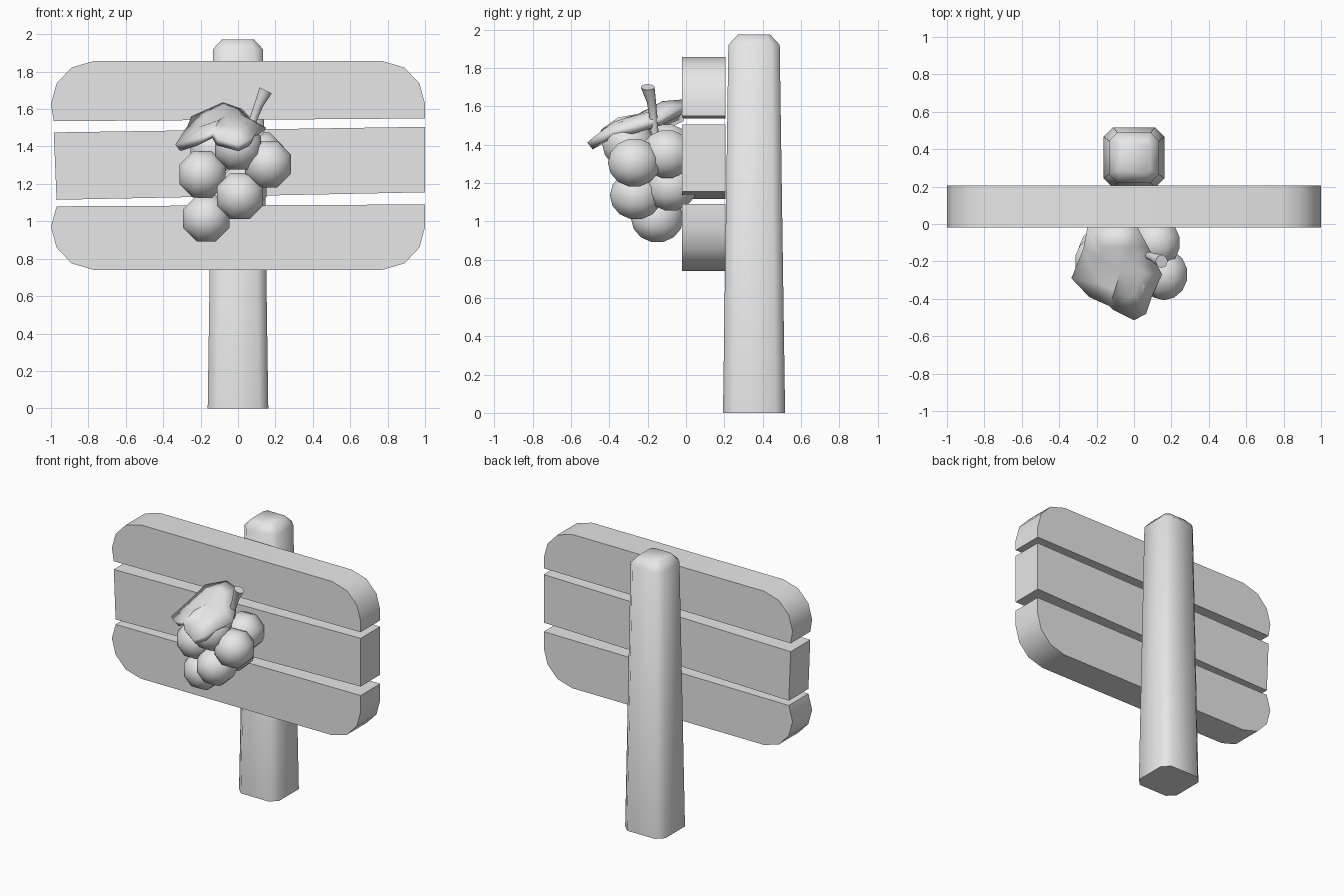
import bpy, bmesh, math
from mathutils import Vector, Matrix

cube = bpy.data.objects.get("Cube")
if cube:
    bpy.data.objects.remove(cube, do_unlink=True)

grey = bpy.data.materials.new("plain_grey")
grey.use_nodes = True
grey.diffuse_color = (0.8, 0.8, 0.8, 1)
grey.node_tree.nodes["Principled BSDF"].inputs["Base Color"].default_value = (0.8, 0.8, 0.8, 1)


def finish(name, bm, angle):
    """Turn a bmesh into a named object, smooth below the given angle."""
    bmesh.ops.recalc_face_normals(bm, faces=bm.faces)
    mesh = bpy.data.meshes.new(name)
    bm.to_mesh(mesh)
    bm.free()
    mesh.materials.append(grey)
    mesh.shade_smooth()
    mesh.set_sharp_from_angle(angle=math.radians(angle))
    obj = bpy.data.objects.new(name, mesh)
    bpy.context.collection.objects.link(obj)
    return obj


def loft(name, rings, angle):
    """Skin a row of equally long point rings and cap both ends."""
    bm = bmesh.new()
    rows = [[bm.verts.new(p) for p in ring] for ring in rings]
    for a, b in zip(rows, rows[1:]):
        for i in range(len(a)):
            j = (i + 1) % len(a)
            bm.faces.new((a[i], a[j], b[j], b[i]))
    bm.faces.new(rows[0])
    bm.faces.new(rows[-1])
    return finish(name, bm, angle)


# Tapered post with chamfered corners and top
def post_ring(half, cut, z):
    h, k = half, half - cut
    pts = [(h, -k), (h, k), (k, h), (-k, h), (-h, k), (-h, -k), (-k, -h), (k, -h)]
    return [(x, y + 0.355, z) for x, y in pts]


loft("post", [post_ring(0.162, 0.05, 0), post_ring(0.134, 0.045, 1.92),
              post_ring(0.085, 0.02, 1.973)], 60)


# Sign boards, extruded from their front outlines
def board(name, outline):
    loft(name, [[(x, y, z) for x, z in outline] for y in (-0.02, 0.205)], 35)


# Rounded corner going from the end of a board to its long edge
corner = [(1, 0.23), (0.97, 0.12), (0.89, 0.035), (0.77, 0)]
left = [(-x, d) for x, d in reversed(corner)]

board("top_board", [(-0.985, 1.535), (1, 1.55)]
      + [(x, 1.857 - d) for x, d in corner + left])
board("middle_board", [(-0.97, 1.115), (1, 1.155), (1, 1.505), (-0.985, 1.475)])
board("bottom_board", [(-0.97, 1.08), (1, 1.09)]
      + [(x, 0.74 + d) for x, d in corner + left])

# Bunch of low-poly grapes
grapes = [(-0.19, -0.2, 1.25), (0, -0.3, 1.4), (0.16, -0.27, 1.305),
          (0.01, -0.26, 1.135), (-0.17, -0.15, 1.015), (0.12, -0.1, 1.35),
          (0.03, -0.08, 1.18), (-0.13, -0.1, 1.38)]
for n, centre in enumerate(grapes):
    bm = bmesh.new()
    turn = Matrix.Rotation(math.pi / 2, 4, 'X') @ Matrix.Rotation(math.pi / 8, 4, 'Z')
    bmesh.ops.create_uvsphere(bm, u_segments=8, v_segments=7, radius=0.137,
                              matrix=Matrix.Translation(centre) @ turn)
    finish(f"grape_{n + 1}", bm, 60)

# Drooping leaf: outline, raised inner ring and centre, then thickened
outline = [(-0.25, -0.02, 1.56), (-0.27, -0.13, 1.51), (-0.335, -0.29, 1.41),
           (-0.24, -0.39, 1.44), (-0.13, -0.44, 1.48), (-0.11, -0.46, 1.44),
           (0, -0.515, 1.41), (0.065, -0.48, 1.44), (0.095, -0.39, 1.47),
           (0.15, -0.27, 1.5), (0.08, -0.13, 1.54), (0.02, -0.02, 1.6),
           (-0.08, -0.02, 1.635)]
middle = Vector((-0.07, -0.25, 1.56))
bm = bmesh.new()
outer = [bm.verts.new(p) for p in outline]
inner = [bm.verts.new(middle.lerp(Vector(p), 0.55) + Vector((0, 0, 0.025))) for p in outline]
hub = bm.verts.new(middle)
for i in range(len(outer)):
    j = (i + 1) % len(outer)
    bm.faces.new((outer[i], outer[j], inner[j], inner[i]))
    bm.faces.new((inner[i], inner[j], hub))
leaf = finish("leaf", bm, 50)
# Keep the top side facing up so that thickness grows downwards
if sum(p.normal.z for p in leaf.data.polygons) < 0:
    leaf.data.flip_normals()
thick = leaf.modifiers.new("thickness", 'SOLIDIFY')
thick.thickness = 0.045
thick.offset = -1

# Bent stem, flared at its tip
path = [(0.06, -0.16, 1.42, 0.02), (0.08, -0.17, 1.54, 0.021),
        (0.11, -0.18, 1.62, 0.024), (0.148, -0.2, 1.7, 0.036)]
rings = []
for k, (x, y, z, r) in enumerate(path):
    tilt = Matrix.Rotation(0.15 * k, 3, 'Y')
    rings.append([Vector((x, y, z)) + tilt @ Vector((r * math.cos(a), r * math.sin(a), 0))
                  for a in (math.tau * i / 8 for i in range(8))])
loft("stem", rings, 50)
